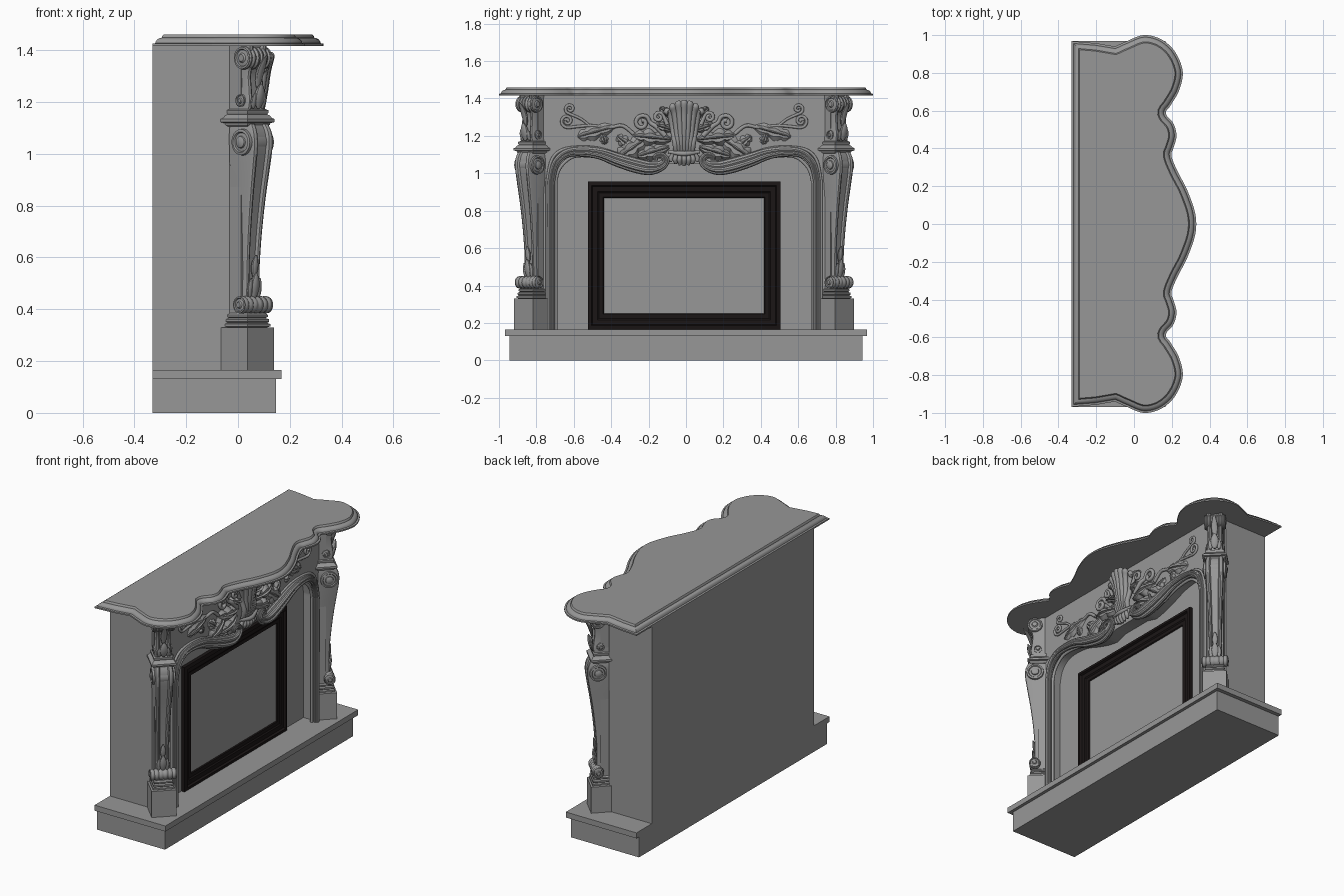
import bpy, bmesh, math
from mathutils import Vector
from math import sin, cos, pi

if "Cube" in bpy.data.objects:
    bpy.data.objects.remove(bpy.data.objects["Cube"])

CY = -0.01          # centre line of the facade
R2 = math.sqrt(2)


def material(name, col):
    m = bpy.data.materials.new(name)
    m.diffuse_color = (*col, 1)
    m.use_nodes = True
    m.node_tree.nodes["Principled BSDF"].inputs["Base Color"].default_value = m.diffuse_color
    return m


stone = material("grey_stone", (.31, .31, .31))
black = material("black_metal", (.011, .008, .008))


def loft(bm, rings, caps=True):
    vs = [[bm.verts.new(p) for p in r] for r in rings]
    n = len(vs[0])
    for a, b in zip(vs, vs[1:]):
        for i in range(n):
            bm.faces.new((a[i], a[(i + 1) % n], b[(i + 1) % n], b[i]))
    if caps:
        bm.faces.new(vs[0][::-1])
        bm.faces.new(vs[-1])


def make(name, bm, mirror=True, shift=True, mat=stone):
    bmesh.ops.recalc_face_normals(bm, faces=bm.faces)
    me = bpy.data.meshes.new(name)
    bm.to_mesh(me)
    bm.free()
    me.materials.append(mat)
    ob = bpy.data.objects.new(name, me)
    bpy.context.collection.objects.link(ob)
    ob.location.y = CY if shift else 0
    if mirror:
        ob.modifiers.new("mirror", 'MIRROR').use_axis = (False, True, False)


def box(name, x0, x1, y0, y1, z0, z1, shift=False):
    bm = bmesh.new()
    loft(bm, [[(x0, y0, z), (x1, y0, z), (x1, y1, z), (x0, y1, z)] for z in (z0, z1)])
    make(name, bm, False, shift)


def smooth(pts, n=6):
    """Catmull-Rom through tuples of any size."""
    P = [Vector(p) for p in [pts[0]] + list(pts) + [pts[-1]]]
    out = []
    for a, b, c, d in zip(P, P[1:], P[2:], P[3:]):
        for i in range(n):
            t = i / n
            out.append(0.5 * (2 * b + (c - a) * t + (2 * a - 5 * b + 4 * c - d) * t * t
                              + (3 * b - a - 3 * c + d) * t ** 3))
    return out + [P[-2]]


def tube(bm, pts, n=6, seg=12, ridge=0.0):
    """Sweep through (y, z, radius, x) points lying on the facade; ridge adds reeding."""
    P = smooth(pts, n)
    rings = []
    for i, p in enumerate(P):
        t = P[min(i + 1, len(P) - 1)].xy - P[max(i - 1, 0)].xy
        t.normalize()
        ring = []
        for k in range(seg):
            a = 2 * pi * k / seg
            r = p[2] * (1 - ridge + ridge * abs(cos(3 * a)))
            ring.append((p[3] + r * sin(a), p[0] - t.y * r * cos(a), p[1] + t.x * r * cos(a)))
        rings.append(ring)
    loft(bm, rings)


def curl(y, z, r, a0, turns, rad, x=0.06):
    return [(y + r * (1 - .75 * i / 9) * cos(a0 + turns * 2 * pi * i / 9),
             z + r * (1 - .75 * i / 9) * sin(a0 + turns * 2 * pi * i / 9),
             rad * (1.3 if i == 9 else 1), x) for i in range(10)]


def leaf(bm, base, tip, width, lift=0.035, x0=0.045, lobes=3):
    b, t = Vector(base), Vector(tip)
    d = t - b
    nrm = Vector((-d.y, d.x)).normalized()
    rings = []
    for i in range(33):
        u = i / 32
        w = width * (sin(pi * min(.98, u * .95 + .04)) ** .7) * (.6 + .4 * abs(sin(pi * lobes * u))) + .003
        c = b + d * u
        ring = []
        for v, h in ((-1, .25), (-.5, .8), (-.12, .75), (0, 1), (.12, .75), (.5, .8), (1, .25), (1, 0), (-1, 0)):
            q = c + nrm * v * w + d * .12 * abs(v) * sin(pi * u)
            ring.append((x0 + lift * h * (.35 + .65 * sin(pi * u)), q.x, q.y))
        rings.append(ring)
    loft(bm, rings)


# --- hearth and body
box("plinth", -.33, .147, -.943, .943, 0, .13)
box("hearth_slab", -.33, .167, -.968, .968, .13, .165)
box("body", -.33, -.03, -.815, .815, .165, 1.42)

# --- mantel shelf with serpentine moulded edge
half = smooth([(-.1, .94), (-.04, .967), (.05, 1.0), (.14, .98), (.215, .915), (.258, .81), (.24, .71),
               (.195, .63), (.168, .585), (.21, .53), (.225, .465), (.208, .4), (.198, .36), (.23, .28),
               (.277, .19), (.312, .1), (.326, .045), (.33, 0)], 5)
half = [Vector((-.33, .968)), Vector((-.2, .957))] + half
line = half + [Vector((p.x, -p.y)) for p in half[-2::-1]]


def inset(poly, d):
    out = []
    for i, p in enumerate(poly):
        e1 = (p - poly[i - 1]).normalized()
        e2 = (poly[(i + 1) % len(poly)] - p).normalized()
        n1, n2 = Vector((e1.y, -e1.x)), Vector((e2.y, -e2.x))
        out.append(p + (n1 + n2) / (1 + n1.dot(n2)) * d)
    return out


bm = bmesh.new()
loft(bm, [[(p.x, p.y, z) for p in inset(line, d)] for d, z in
          ((0, 1.416), (0, 1.425), (.011, 1.427), (.013, 1.434), (.018, 1.441), (.028, 1.446),
           (.036, 1.448), (.037, 1.453), (.042, 1.46))])
make("mantel_shelf", bm, False, False)

# --- facade plate with arched opening
arch = [(.71, .165, .02, .06), (.71, .5, .02, .06), (.71, .9, .02, .06), (.708, .97, .02, .06),
        (.685, 1.055, .021, .062), (.63, 1.105, .023, .064), (.55, 1.117, .026, .065),
        (.45, 1.105, .031, .068), (.35, 1.07, .037, .07), (.25, 1.04, .04, .075), (.18, 1.028, .037, .08)]
inner = [(p[0], p[1]) for p in smooth(arch, 4)]
h = [(.79, 1.42), (.79, .165)] + inner + [(.1, 1.05)]
full = h + [(-y, z) for y, z in h[::-1]]
bm = bmesh.new()
loft(bm, [[(x, y, z) for y, z in full] for x in (-.04, .05)])
make("facade", bm, False)

# --- arch moulding rolling into scrolls, plus beads either side
bm = bmesh.new()
tube(bm, arch + [(.125, 1.04, .028, .085), (.1, 1.068, .022, .085), (.118, 1.095, .018, .085),
                 (.15, 1.09, .015, .085), (.152, 1.068, .012, .085)], 6, 24, .25)
make("arch_moulding", bm)
bm = bmesh.new()
tube(bm, [(p[0] - (.024 if p[0] > .6 else .008), p[1] - (0 if p[1] < 1 else .022), .009, .045)
          for p in arch[:9]])
make("arch_inner_bead", bm)
bm = bmesh.new()
tube(bm, [(p[0] + (.022 if p[0] > .6 else .005), p[1] + (0 if p[1] < 1 else p[2] * .9), .008, .055)
          for p in arch])
make("arch_outer_bead", bm)

# --- firebox frame and screen
bm = bmesh.new()
loft(bm, [[(x, -.515 + d, .165 + d), (x, .515 - d, .165 + d), (x, .515 - d, .955 - d), (x, -.515 + d, .955 - d)]
          for d, x in ((0, -.04), (0, -.008), (.02, -.002), (.026, -.014), (.052, -.014), (.06, -.02),
                       (.082, -.02), (.09, -.03))], False)
make("firebox_frame", bm, False, True, black)
box("fire_screen", -.04, -.026, -.43, .43, .25, .87, True)


# --- corner columns, turned 45 degrees: s points outward, w sideways
def P(s, w, z):
    return (.037 + (s + w) / R2, .807 + (s - w) / R2, z)


def square_stack(name, prof):
    bm = bmesh.new()
    loft(bm, [[P(a * r / R2, b * r / R2, z) for a, b in ((1, 1), (-1, 1), (-1, -1), (1, -1))] for r, z in prof])
    make(name, bm)


def console(name, prof, sb=-.045):
    bm = bmesh.new()
    rings = []
    for z, f, w in smooth(prof, 5):
        hs = [(sb, 1), (f - .014, 1), (f - .003, .9), (f, .72), (f - .003, .55), (f - .013, .42)]
        rings.append([P(s, -k * w, z) for s, k in hs] + [P(s, k * w, z) for s, k in hs[::-1]])
    loft(bm, rings)
    make(name, bm)


def roll(name, s, z, prof, n=20):
    bm = bmesh.new()
    prof = [(-w, r) for w, r in prof] + [(w, r) for w, r in prof[::-1]]
    loft(bm, [[P(s + r * cos(2 * pi * k / n), w, z + r * sin(2 * pi * k / n)) for k in range(n)] for w, r in prof])
    make(name, bm)


def bud(bm, s, w, z0, z1, r, lean=0.0):
    loft(bm, [[P(s + lean * u * u + .6 * q * cos(a), w + q * sin(a), z0 + (z1 - z0) * u)
               for a in [2 * pi * k / 12 for k in range(12)]]
              for u, q in [(i / 8, r * (sin(pi * (.06 + .9 * i / 8)) ** .8)) for i in range(9)]])


def ribs(w, r, n=3):
    """Roll profile: button end, then rounded ribs."""
    out = [(w + .006, r * .3), (w, r * .42), (w - .002, r * .7), (w + .003, r * .78), (w + .002, r * .95)]
    for i in range(n):
        for u in (.1, .35, .65, .95):
            out.append((w * (1 - (i + u) / n) + .0005, r * (.86 + .16 * sin(pi * u))))
    return out


square_stack("column_block", [(.102, .165), (.102, .33)])
square_stack("column_base", [(.075, .33), (.088, .334), (.088, .343), (.076, .347), (.083, .352), (.083, .361),
                             (.07, .366), (.078, .371), (.078, .378), (.068, .385)])
bm = bmesh.new()
loft(bm, [[P(s, w, z) for s, w in ((-.052, -.048), (.012, -.048), (.012, .048), (-.052, .048))] for z in (.34, 1.42)])
make("column_core", bm)
roll("foot_scroll", .03, .417, ribs(.075, .034))
console("column_shaft", [(.4, .035, .044), (.46, .034, .04), (.55, .034, .038), (.65, .04, .04), (.75, .05, .043),
                         (.85, .063, .047), (.95, .079, .052), (1.03, .09, .055), (1.08, .086, .055), (1.115, .07, .05)])
roll("shaft_volute", .028, 1.045, [(.075, .012), (.07, .022), (.064, .024), (.062, .036), (.068, .04),
                                   (.066, .05), (.05, .052)])
square_stack("column_capital", [(.075, 1.105), (.086, 1.112), (.088, 1.118), (.104, 1.122), (.104, 1.134), (.094, 1.138),
                                (.086, 1.148), (.076, 1.152), (.08, 1.158), (.08, 1.168), (.07, 1.172)])
console("upper_console", [(1.165, .05, .05), (1.2, .056, .048), (1.25, .05, .044), (1.3, .046, .044),
                          (1.35, .056, .046), (1.42, .062, .05)])
roll("upper_scroll", .03, 1.37, ribs(.06, .045))
roll("console_toe_scroll", .012, 1.205, ribs(.052, .026, 2))
bm = bmesh.new()
for s, w, z0, z1, r, lean in ((.036, 0, .44, .54, .022, .012), (.036, 0, .52, .61, .017, .01),
                              (.034, .024, .44, .52, .014, .01), (.034, -.024, .44, .52, .014, .01),
                              (.06, 0, 1.175, 1.27, .026, .015), (.056, .025, 1.175, 1.235, .015, .012),
                              (.056, -.025, 1.175, 1.235, .015, .012), (.055, 0, 1.25, 1.38, .02, .05)):
    bud(bm, s, w, z0, z1, r, lean)
make("column_leaf_buds", bm)

# --- central shell with fluted lobes
bm = bmesh.new()
for k in range(-3, 4):
    tube(bm, [(.014 * k, 1.1, .012, .065), (.016 * k, 1.16, .015, .085), (.02 * k, 1.24, .016, .1 - .003 * k * k),
              (.025 * k, 1.32, .018, .11 - .003 * k * k), (.03 * k, 1.375 - .005 * k * k, .021, .12 - .003 * k * k),
              (.031 * k, 1.393 - .005 * k * k, .008, .125 - .003 * k * k)], 4)
    tube(bm, [(.02 * k, 1.105, .009, .085), (.024 * k, 1.075, .014, .095 - .002 * k * k),
              (.021 * k, 1.04 + .003 * k * k, .008, .08)], 4)
make("central_shell", bm, False)
bm = bmesh.new()
tube(bm, [(-.085, 1.115, .008, .08), (0, 1.105, .013, .1), (.085, 1.115, .008, .08)])
make("shell_band", bm, False)

# --- acanthus leaves and vines on the frieze
bm = bmesh.new()
for b, t, w, l in (((.2, 1.19), (.35, 1.085), .06, .04), ((.08, 1.14), (.25, 1.09), .04, .045),
                   ((.07, 1.18), (.27, 1.2), .045, .05), ((.27, 1.13), (.36, 1.2), .03, .03),
                   ((.06, 1.23), (.16, 1.26), .025, .06), ((.06, 1.3), (.13, 1.35), .022, .06),
                   ((.37, 1.25), (.57, 1.195), .042, .03), ((.44, 1.22), (.42, 1.155), .022, .025)):
    leaf(bm, b, t, w, l)
make("acanthus_leaves", bm)
bm = bmesh.new()
for pts in ([(.1, 1.2, .014, .07), (.15, 1.25, .013, .07)] + curl(.225, 1.27, .045, pi, -1.3, .011),
            [(.27, 1.21, .01, .06), (.33, 1.255, .01, .06), (.4, 1.245, .009, .055), (.5, 1.255, .008, .055),
             (.57, 1.25, .008, .055)] + curl(.625, 1.28, .035, -pi / 2, 1.3, .008, .055),
            [(.5, 1.25, .007, .055), (.55, 1.29, .007, .055)] + curl(.61, 1.345, .028, -pi / 2, 1.3, .008, .055),
            [(.09, 1.26, .012, .08)] + curl(.135, 1.3, .028, pi, -1.3, .01, .08)):
    tube(bm, pts, 4)
make("frieze_vines", bm)

# --- shading
for ob in bpy.context.scene.objects:
    ob.select_set(True)
    bpy.context.view_layer.objects.active = ob
bpy.ops.object.shade_smooth_by_angle(angle=math.radians(32))
